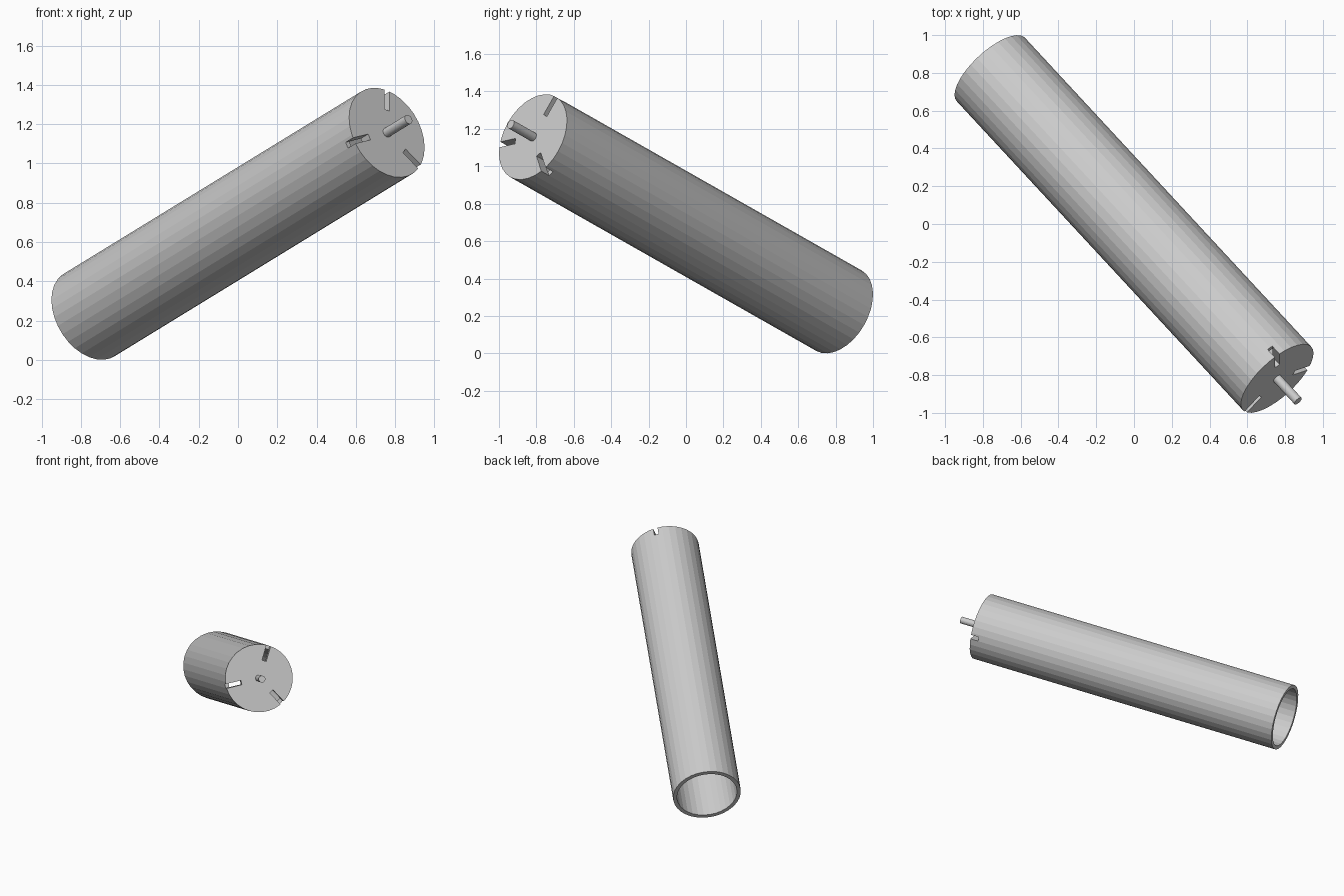
import bpy, bmesh
from math import cos, sin, pi
from mathutils import Matrix, Vector

if "Cube" in bpy.data.objects:
    bpy.data.objects.remove(bpy.data.objects["Cube"])

R, WALL, CAP, SIDES = 0.247, 0.028, 0.06, 32
low = Vector((-0.758, 0.818, 0.228))
high = Vector((0.758, -0.818, 1.157))
L = (high - low).length

# Tilted frame: local z runs along the tube, local x points at the upper slot
d = (high - low).normalized()
a = Vector((0, -d.z, d.y)).normalized()
if a.z < 0:
    a = -a
b = d.cross(a)
frame = Matrix((a, b, d)).transposed().to_4x4()
frame.translation = low


def finish(name, bm):
    bmesh.ops.recalc_face_normals(bm, faces=bm.faces)
    me = bpy.data.meshes.new(name)
    bm.to_mesh(me)
    bm.free()
    ob = bpy.data.objects.new(name, me)
    ob.matrix_world = frame
    bpy.context.collection.objects.link(ob)
    return ob


def ring(bm, r, z):
    return [bm.verts.new((r * cos(2 * pi * i / SIDES), r * sin(2 * pi * i / SIDES), z))
            for i in range(SIDES)]


# Tube open at the low end, closed by a thick cap at the high end
bm = bmesh.new()
rings = [ring(bm, r, z) for r, z in
         ((R, L), (R, 0), (R - WALL, 0), (R - WALL, L - CAP))]
for r0, r1 in zip(rings, rings[1:]):
    for i in range(SIDES):
        j = (i + 1) % SIDES
        bm.faces.new((r0[i], r0[j], r1[j], r1[i]))
bm.faces.new(rings[0])
bm.faces.new(rings[-1])
tube = finish("tube", bm)

# Three radial slots through the cap and rim
bm = bmesh.new()
r_in, r_out = 0.132, 0.30
for k in range(3):
    m = (Matrix.Rotation(k * 2 * pi / 3, 4, 'Z')
         @ Matrix.Translation(((r_in + r_out) / 2, 0, L))
         @ Matrix.Diagonal((r_out - r_in, 0.032, 2 * CAP + 0.002, 1)))
    bmesh.ops.create_cube(bm, size=1, matrix=m)
cutter = finish("slot_cutter", bm)
cutter.hide_render = True
mod = tube.modifiers.new("slots", 'BOOLEAN')
mod.operation = 'DIFFERENCE'
mod.solver = 'EXACT'
mod.object = cutter
bpy.context.view_layer.objects.active = tube
bpy.ops.object.modifier_apply(modifier=mod.name)
bpy.data.objects.remove(cutter)

# Centre pin standing out of the cap
bm = bmesh.new()
z0, z1 = L - CAP * 0.5, L + 0.176
bmesh.ops.create_cone(bm, cap_ends=True, segments=SIDES, radius1=0.025, radius2=0.025,
                      depth=z1 - z0, matrix=Matrix.Translation((0, 0, (z0 + z1) / 2)))
finish("centre_pin", bm)
